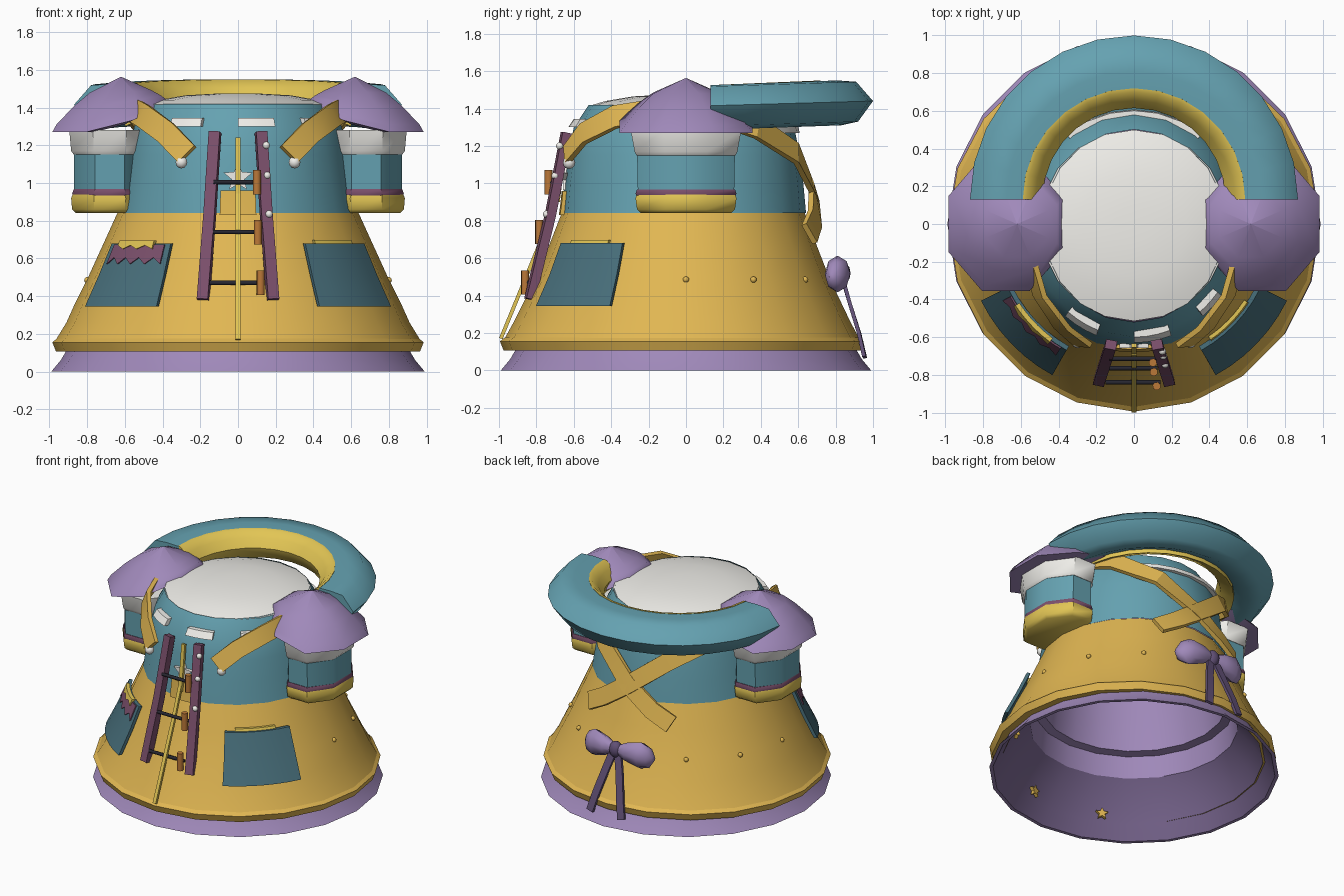
import bpy, math
from mathutils import Vector as V

if "Cube" in bpy.data.objects:
    bpy.data.objects.remove(bpy.data.objects["Cube"])

def mat(name, c):
    m = bpy.data.materials.new(name); m.diffuse_color = (*c, 1); return m
GOLD = mat("gold", (.75, .47, .085)); YEL = mat("yellow", (.76, .56, .09))
TEAL = mat("teal", (.13, .36, .44)); DARK = mat("dark_teal", (.065, .16, .2))
PURP = mat("lavender", (.35, .25, .49)); PLUM = mat("plum", (.20, .08, .15))
WHITE = mat("cream", (.88, .87, .83)); ORANGE = mat("orange", (.5, .19, .04))
BLACK = mat("black", (.02, .02, .03)); INDIGO = mat("dark_violet", (.12, .08, .18))
SHADE = mat("shaded_lavender", (.2, .14, .29))

def mesh(name, verts, faces, m, angle=35):
    me = bpy.data.meshes.new(name)
    me.from_pydata([tuple(v) for v in verts], [], faces)
    o = bpy.data.objects.new(name, me)
    bpy.context.collection.objects.link(o)
    me.materials.append(m)
    bpy.ops.object.select_all(action='DESELECT')
    o.select_set(True); bpy.context.view_layer.objects.active = o
    bpy.ops.object.mode_set(mode='EDIT'); bpy.ops.mesh.select_all(action='SELECT')
    bpy.ops.mesh.normals_make_consistent(inside=False); bpy.ops.object.mode_set(mode='OBJECT')
    if angle: bpy.ops.object.shade_smooth_by_angle(angle=math.radians(angle))
    return o

BACK = .955   # the coat is a little shallower behind than in front

def lathe(name, prof, m, n=20, at=(0, 0), caps=(False, False), angle=35, back=1.0, flat=False):
    # profile rows: z, x radius, y radius; flat turns a side (not a corner) to the front
    vs, fs, k = [], [], len(prof)
    g = 1 / math.cos(math.pi / n) if flat else 1
    for z, rx, ry in prof:
        for i in range(n):
            a = 2 * math.pi * (i + (.5 if flat else 0)) / n
            y = -ry * g * math.cos(a)
            vs.append((at[0] + rx * g * math.sin(a), at[1] + y * (back if y > 0 else 1), z))
    for j in range(k - 1):
        for i in range(n):
            b, c = j * n, (i + 1) % n
            fs.append((b + i, b + c, b + n + c, b + n + i))
    if caps[0]: fs.append(tuple(range(n))[::-1])
    if caps[1]: fs.append(tuple(range((k - 1) * n, k * n)))
    return mesh(name, vs, fs, m, angle)

def sweep(name, rings, m, angle=30):
    n = len(rings[0]); vs = [p for r in rings for p in r]; fs = []
    for j in range(len(rings) - 1):
        for i in range(n):
            c = (i + 1) % n
            fs.append((j*n + i, j*n + c, j*n + n + c, j*n + n + i))
    fs += [tuple(range(n))[::-1], tuple(range(len(vs) - n, len(vs)))]
    return mesh(name, vs, fs, m, angle)

def ribbon(name, pts, w, t, m, up=0.3):
    # flat band along a path, lying on the garment
    pts = [V(p) for p in pts]; rings = []
    for i, p in enumerate(pts):
        tan = (pts[min(i + 1, len(pts) - 1)] - pts[max(i - 1, 0)]).normalized()
        nor = V((p.x, p.y, 0)).normalized() + V((0, 0, up))
        side = tan.cross(nor).normalized() * w / 2
        nor = side.cross(tan).normalized() * t / 2
        rings.append([p - side - nor, p + side - nor, p + side + nor, p - side + nor])
    return sweep(name, rings, m, 25)

def rod(name, a, b, r, m, n=8):
    a, b = V(a), V(b); d = (b - a).normalized()
    s = d.cross(V((0.3, 1, 0.2))).normalized(); u = d.cross(s)
    return sweep(name, [[p + (s * math.cos(2*math.pi*i/n) + u * math.sin(2*math.pi*i/n)) * r
                         for i in range(n)] for p in (a, b)], m, 50)

def ball(name, p, r, m):
    bpy.ops.mesh.primitive_uv_sphere_add(segments=10, ring_count=6, radius=1, location=p)
    o = bpy.context.object; o.name = name; o.scale = r if isinstance(r, tuple) else (r, r, r)
    o.data.materials.append(m); bpy.ops.object.shade_smooth_by_angle(angle=math.radians(50))
    return o

# coat: lavender underskirt, gold skirt with hem, teal bodice, cream top
BODY = [(.17, .965, .97), (.26, .91, .92), (.36, .865, .87), (.5, .795, .80), (.66, .722, .735),
        (.84, .64, .665), (1.0, .61, .65), (1.15, .585, .63), (1.3, .55, .60), (1.42, .485, .52)]
lathe("underskirt", [(.12, .905, .905), (.06, .94, .94), (0, .99, .99), (0, .965, .965)], PURP)
lathe("underskirt_inside", [(0, .965, .965), (.1, .90, .90), (.22, .83, .82), (.35, .71, .71)], SHADE)
lathe("lining", [(.35, .71, .71), (.51, .69, .69), (.52, .63, .63), (.84, .575, .59),
                 (1.25, .48, .49), (1.38, .25, .25)], PURP, caps=(False, True))
lathe("skirt", BODY[:6], GOLD, back=BACK)
lathe("skirt_hem", [(.105, .89, .91), (.105, .965, .975), (.155, .985, .995), (.175, .96, .97)], GOLD, back=BACK)
lathe("bodice", BODY[5:], TEAL, back=.965)
lathe("cream_top", [(1.415, .5, .515), (1.44, .42, .43), (1.465, .28, .28), (1.475, .1, .1)],
      WHITE, caps=(False, True), angle=50, back=.97)

def on(a, z, off=0):
    # point on the coat surface, angle measured from the front
    i = max(j for j in range(len(BODY) - 1) if BODY[j][0] <= z or j == 0)
    p, q = BODY[i], BODY[i + 1]; f = (z - p[0]) / (q[0] - p[0]); a = math.radians(a)
    y = -(p[2] + f*(q[2]-p[2]) + off) * math.cos(a)
    return V(((p[1] + f*(q[1]-p[1]) + off) * math.sin(a), y * (BACK if y > 0 else 1), z))

def patch(name, a0, a1, z0, z1, off, t, m, n=6, zig=0):
    rings = []
    for i in range(n + 1):
        a = a0 + (a1 - a0) * i / n; lo = z0 + (zig if i % 2 else 0); mid = (lo + z1) / 2
        rings.append([on(a, lo, off - t), on(a, mid, off - t), on(a, z1, off - t),
                      on(a, z1, off), on(a, mid, off), on(a, lo, off)])
    return sweep(name, rings, m)

# cream collar pieces
for a0, a1 in ((-39, -20), (0, 20), (39, 53)):
    patch("collar_piece", a0, a1, 1.30, 1.345, .03, .05, WHITE, 3)
patch("back_collar", 142, 218, 1.27, 1.30, .03, .06, WHITE, 6)

# pockets with trims
for s in (-1, 1):
    patch("pocket", 28.5 * s, 63.5 * s, .345, .68, .035, .025, DARK)
patch("pocket_trim", 34, 56, .66, .697, .02, .02, YEL)
patch("pocket_cloth", -31, -60, .57, .675, .043, .02, PLUM, 8, .035)
patch("pocket_cloth_trim", -36, -56, .65, .695, .052, .025, YEL, 5, .02)

# sleeves: layered octagonal barrel and faceted puff cap
for s in (-1, 1):
    c = (.68 * s, 0); kw = dict(n=8, at=c, caps=(True, True), flat=True, angle=50)
    lathe("sleeve", [(.93, .19, .257), (1.18, .19, .262)], TEAL, **kw)
    lathe("sleeve_collar", [(1.15, .19, .265), (1.17, .205, .275), (1.28, .215, .295)], WHITE, **kw)
    lathe("sleeve_band", [(.925, .19, .262), (.945, .2, .27), (.968, .19, .262)], PLUM, **kw)
    lathe("sleeve_cuff", [(.84, .18, .24), (.86, .2, .262), (.92, .205, .27), (.945, .195, .262)], YEL, **kw)
    cap = lathe("shoulder_cap", [(1.27, .2, .25), (1.27, .305, .355), (1.31, .295, .325), (1.41, .23, .245),
                (1.48, .165, .175), (1.563, .001, .001)], PURP, 8, c, (True, False), 50, flat=True)
    for v in cap.data.vertices:   # lean the tip inward and lift the side resting on the collar
        v.co.x -= s * .06 * min(1, max(0, (v.co.z - 1.27) / .2))
        inner = max(0, .68 - s * v.co.x)
        v.co.z += inner * 2.2 * max(0, 1.5 - v.co.z)

# hood rolled back behind the neck: teal outside, yellow inside
def arc(section, n=14):
    out = []
    for i in range(n + 1):
        a = math.pi * i / n; lift = .025 * math.sin(a)
        out.append([(r * math.cos(a), .13 + r * math.sin(a), z + lift) for r, z in section])
    return out
sweep("hood", arc([(.87, 1.415), (.78, 1.518), (.68, 1.525), (.585, 1.522), (.575, 1.45),
                   (.60, 1.33), (.70, 1.285), (.79, 1.305)]), TEAL, 50)
sweep("hood_lining", arc([(.59, 1.525), (.57, 1.522), (.525, 1.48), (.485, 1.42), (.51, 1.34),
                          (.60, 1.30)]), YEL, 50)

# crossing straps with buttons
for s in (-1, 1):
    ribbon("strap", [(x * s, y, z) for x, y, z in ((.27, -.64, 1.15), (.38, -.55, 1.265), (.50, -.38, 1.355),
           (.56, -.15, 1.39), (.56, .15, 1.38), (.49, .38, 1.30), (.27, .59, 1.16), (0, .685, .95),
           (-.20, .69, .81), (-.34, .66, .73))], .125, .03, GOLD)
    ball("strap_button", (.30 * s, -.625, 1.11), .033, WHITE)

# front lacing: rails, rungs, toggles, cord
for s in (-1, 1):
    ribbon("front_rail", [(.122 * s, -.64, 1.27), (.15 * s, -.725, .83), (.185 * s, -.835, .38)], .06, .05, PLUM, 0)
for z, y, x in ((1.005, -.715, .10), (.74, -.765, .105), (.47, -.84, .12)):
    rod("rung", (-x - .03, y, z), (x + .02, y, z), .012, BLACK)
    rod("toggle", (x, y - .02, z - .065), (x, y - .02, z + .065), .022, ORANGE)
for x, y, z in ((.15, -.675, 1.2), (.155, -.7, 1.04), (.165, -.745, .835)):
    ball("rail_bead", (x, y, z), .02, WHITE)
ribbon("zip_cord", [(0, -.99, .17), (0, -.875, .45), (0, -.765, .72), (0, -.685, .94)], .025, .02, YEL, 0)
ribbon("zip_top", [(0, -.685, .9), (0, -.66, 1.1), (0, -.645, 1.24)], .028, .02, YEL, 0)
patch("placket", -8.5, 8.5, .83, .96, .012, .04, GOLD, 3)

def star(name, p, r, m):
    p = V(p); nor = V((p.x, p.y, 0)).normalized(); side = nor.cross(V((0, 0, 1)))
    ring = lambda d: [p + nor * d + (side * math.sin(i * math.pi / 5) + V((0, 0, math.cos(i * math.pi / 5))))
                      * (r if i % 2 == 0 else r * .45) for i in range(10)]
    return sweep(name, [ring(-.012), ring(.012)], m, 0)
star("chest_star", on(0, 1.03, 0), .08, WHITE)
for a in (-25, 13, 70):
    t = math.radians(a)
    star("lining_star", (.85 * math.sin(t), -.85 * math.cos(t), .14), .045, GOLD)

# studs around the back of the skirt
for a in (90, 118, 146, 214, 242, 270):
    ball("stud", on(a, .485, -.003), .017, GOLD)

# back bow with two tails
for s in (-1, 1):
    rings = []
    for x, y, z, h, d in ((.02, .83, .52, .035, .03), (.09, .825, .52, .07, .055), (.19, .81, .515, .098, .068),
                          (.25, .795, .505, .075, .05), (.28, .785, .50, .02, .02)):
        rings.append([(x * s, y + d * math.cos(i * math.pi / 4), z + h * math.sin(i * math.pi / 4)) for i in range(8)])
    sweep("bow_loop", rings, PURP, 50)
    ribbon("bow_tail", [(.02 * s, .835, .50), (.06 * s, .875, .36), (.10 * s, .925, .2), (.13 * s, .955, .07)],
           .055, .02, INDIGO, 0)
ball("bow_knot", (0, .835, .52), (.05, .045, .06), INDIGO)

for m in bpy.data.materials:
    if m.users and not m.is_grease_pencil:
        m.use_nodes = True
        m.node_tree.nodes["Principled BSDF"].inputs["Base Color"].default_value = m.diffuse_color
